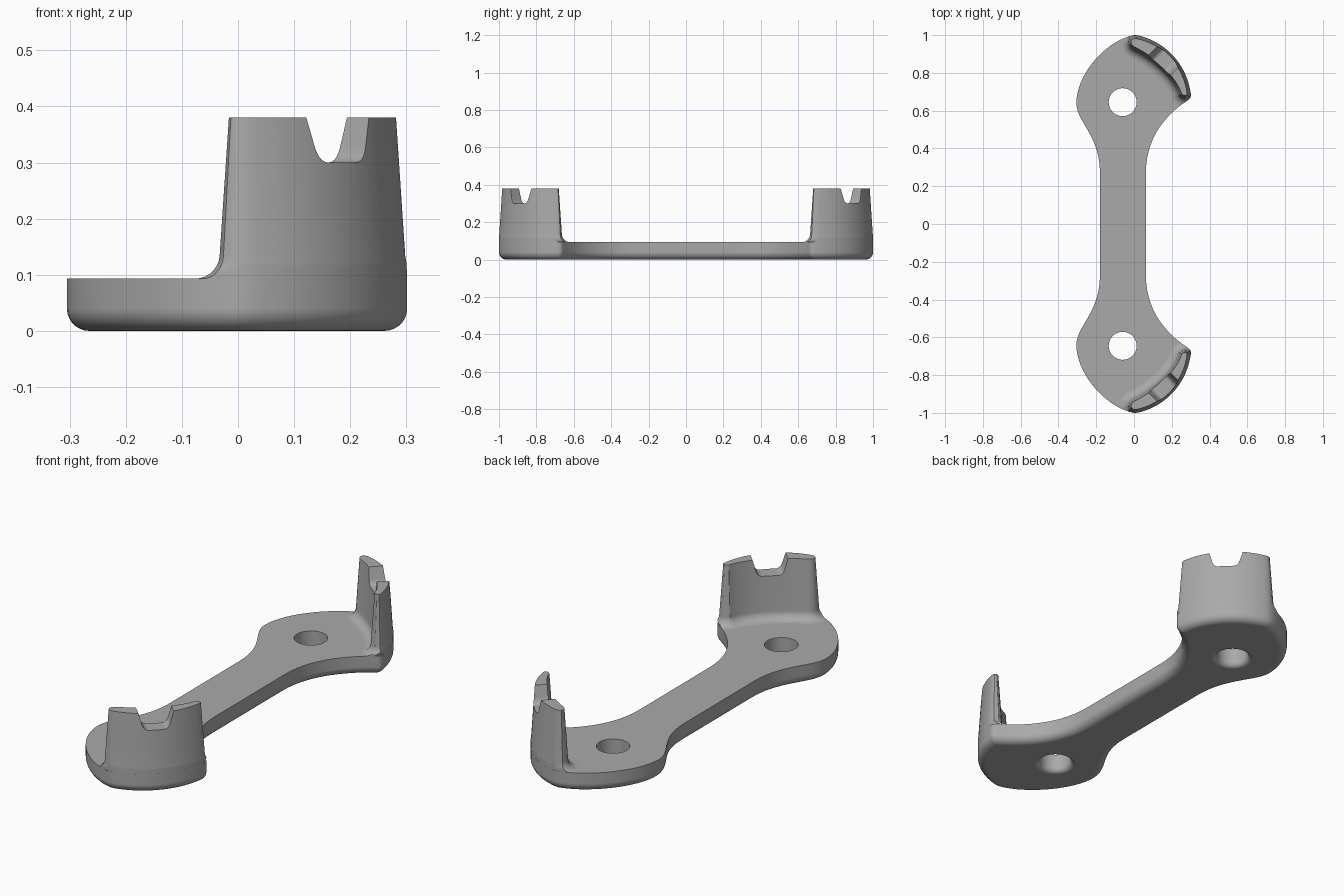
import bpy, bmesh, math
from mathutils import Vector
from mathutils.geometry import interpolate_bezier, intersect_line_line_2d

cube = bpy.data.objects.get("Cube")
if cube:
    bpy.data.objects.remove(cube)

HOLE = Vector((-0.06, 0.645))
PLATE_H, TOP = 0.093, 0.38

grey = bpy.data.materials.new("plain_grey")
grey.use_nodes = True
grey.diffuse_color = (0.4, 0.4, 0.4, 1)
grey.node_tree.nodes["Principled BSDF"].inputs["Base Color"].default_value = (0.4, 0.4, 0.4, 1)


def curve(a, b, c, d, n):
    return [Vector(p) for p in interpolate_bezier(*[Vector((*p, 0)).to_2d() for p in (a, b, c, d)], n)]


def arc(radius, start, end, n):
    angles = [math.radians(start + (end - start) * i / n) for i in range(n + 1)]
    return [HOLE + Vector((math.cos(t), math.sin(t))) * radius for t in angles]


def offset(points, d):
    """Move a counter-clockwise loop outward by d with mitred corners."""
    out = []
    for i, p in enumerate(points):
        e1 = (p - points[i - 1]).normalized()
        e2 = (points[(i + 1) % len(points)] - p).normalized()
        n1, n2 = Vector((e1.y, -e1.x)), Vector((e2.y, -e2.x))
        out.append(p + (n1 + n2) * d / max(1 + n1.dot(n2), 0.4))
    return out


def lift(points, z):
    return [(p.x, p.y, z) for p in points]


def loft(name, rings):
    """Skin a stack of matching loops and cap both ends."""
    bm = bmesh.new()
    loops = [[bm.verts.new(p) for p in ring] for ring in rings]
    n = len(loops[0])
    for a, b in zip(loops, loops[1:]):
        for i in range(n):
            j = (i + 1) % n
            bm.faces.new((a[i], a[j], b[j], b[i]))
    bm.faces.new(loops[0][::-1])
    bm.faces.new(loops[-1])
    bmesh.ops.recalc_face_normals(bm, faces=bm.faces)
    mesh = bpy.data.meshes.new(name)
    bm.to_mesh(mesh)
    bm.free()
    mesh.materials.append(grey)
    obj = bpy.data.objects.new(name, mesh)
    bpy.context.collection.objects.link(obj)
    return obj


def activate(obj):
    bpy.ops.object.select_all(action='DESELECT')
    obj.select_set(True)
    bpy.context.view_layer.objects.active = obj


def apply_modifier(obj, kind, **settings):
    mod = obj.modifiers.new(kind.lower(), kind)
    for key, value in settings.items():
        setattr(mod, key, value)
    activate(obj)
    bpy.ops.object.modifier_apply(modifier=mod.name)


def mirror_y(obj):
    apply_modifier(obj, 'MIRROR', use_axis=(False, True, False), use_mirror_merge=False)


def cut(obj, cutter):
    apply_modifier(obj, 'BOOLEAN', operation='DIFFERENCE', solver='EXACT', object=cutter)
    bpy.data.objects.remove(cutter)


def finish(obj):
    activate(obj)
    bpy.ops.object.shade_smooth_by_angle(angle=math.radians(32))
    obj.modifiers.new("even_shading", 'WEIGHTED_NORMAL').keep_sharp = True


# Plate outline: waisted bar, horn corner, round outer rim, pointed lobe
neck = curve((0.063, 0.27), (0.063, 0.45), (0.16, 0.58), (0.305, 0.668), 14)
rim = arc(0.363, 10, 80.5, 20)
lobe = curve((0, 1), (-0.14, 0.975), (-0.305, 0.80), (-0.305, 0.64), 18)
flank = curve((-0.305, 0.64), (-0.305, 0.54), (-0.18, 0.47), (-0.18, 0.27), 14)
half = neck + rim[:-1] + lobe + flank[1:]
sharp = half + [Vector((p.x, -p.y)) for p in reversed(half)]
horns = (len(neck) - 1, len(sharp) - len(neck))


def outline(inset):
    """Plate loop moved inward, with the two horn corners rounded off."""
    pts = offset(sharp, -inset)
    loop = []
    for i, p in enumerate(pts):
        if i in horns:
            r = max(0.02 - inset * 0.45, 0.002)
            a = p + (pts[i - 1] - p).normalized() * r
            b = p + (pts[i + 1] - p).normalized() * r
            loop += curve(a, a.lerp(p, 0.6), b.lerp(p, 0.6), b, 5)
        else:
            loop.append(p)
    return loop


# Base plate with rounded underside
R = 0.04
quarter = [math.pi / 2 * i / 7 for i in range(8)]
rings = [lift(outline(R * (1 - math.sin(t))), R * (1 - math.cos(t))) for t in quarter]
plate = loft("base_plate", rings + [lift(outline(0), PLATE_H)])

# Screw holes, flared at the bottom
flare = 0.025
levels = [(0.074 + flare, -0.02)]
levels += [(0.074 + flare * (1 - math.sin(t)), flare * (1 - math.cos(t))) for t in quarter]
levels += [(0.074, 0.2)]
drill = loft("hole_cutter", [lift(arc(r, 0, 352.5, 47), z) for r, z in levels])
mirror_y(drill)
cut(plate, drill)
finish(plate)

# Crescent posts with draft and a fillet at the foot, kept inside the plate edge
border = outline(0)


def keep_inside(p):
    for i, a in enumerate(border):
        hit = intersect_line_line_2d(HOLE, p, border[i - 1], a)
        if hit:
            p = hit
    return p


crescent = arc(0.345, 8, 78, 24)
crescent += curve((-0.003, 0.981), (-0.02, 0.975), (-0.02, 0.955), (-0.007, 0.943), 5)
crescent += curve((0.005, 0.936), (0.10, 0.89), (0.215, 0.79), (0.248, 0.70), 16)
crescent += curve((0.252, 0.688), (0.258, 0.68), (0.272, 0.677), (0.279, 0.684), 4)
F = 0.04
steps = [(0, PLATE_H - 0.001)]
steps = [(F, PLATE_H - 0.001)] + [(F * (1 - math.sin(t)), PLATE_H + F * (1 - math.cos(t))) for t in quarter]
steps += [(0, 0.22), (0, 0.30), (0, TOP)]
rings = []
for spread, z in steps:
    loop = offset(crescent, spread + (TOP - z) * 0.065)
    rings.append(lift([keep_inside(p) for p in loop], z))
posts = loft("crescent_posts", rings)

# Rounded notch through the middle of each post
side = [Vector((0.09, 0.42))] + curve((0.066, 0.335), (0.06, 0.31), (0.05, 0.30), (0.034, 0.30), 8)
notch = side + [Vector((-p.x, p.y)) for p in reversed(side)]
along = Vector((math.cos(math.radians(45)), math.sin(math.radians(45))))
across = Vector((-along.y, along.x))


def notch_ring(distance):
    spots = [(HOLE + along * distance + across * p.x, p.y) for p in notch]
    return [(s.x, s.y, z) for s, z in spots]


cut(posts, loft("notch_cutter", [notch_ring(0.15), notch_ring(0.5)]))
mirror_y(posts)
finish(posts)
